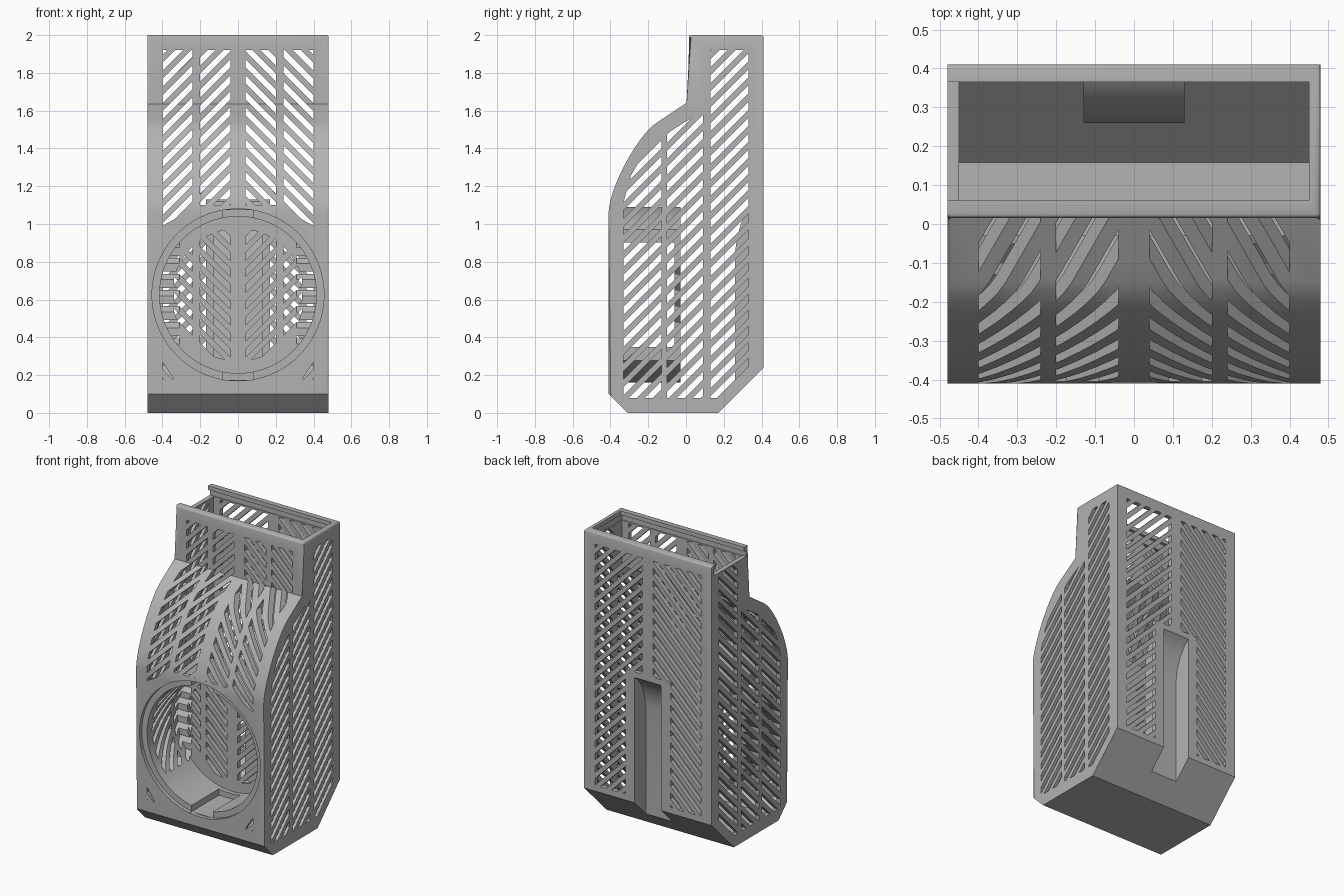
import bpy, bmesh, math
from mathutils import Vector
from mathutils.geometry import interpolate_bezier

if "Cube" in bpy.data.objects:
    bpy.data.objects.remove(bpy.data.objects["Cube"])

gray = bpy.data.materials.new("warm_gray_plastic")
gray.use_nodes = True
gray.diffuse_color = (0.45, 0.45, 0.45, 1)
gray.node_tree.nodes["Principled BSDF"].inputs["Base Color"].default_value = (0.45, 0.45, 0.45, 1)

HALF, WALL, HOLE_Z = 0.48, 0.03, 0.625


def make_object(name, bm):
    bmesh.ops.recalc_face_normals(bm, faces=bm.faces[:])
    mesh = bpy.data.meshes.new(name)
    bm.to_mesh(mesh)
    bm.free()
    ob = bpy.data.objects.new(name, mesh)
    bpy.context.collection.objects.link(ob)
    return ob


def add_prism(bm, pts, axis, lo, hi):
    """Extrude a (u, z) outline along x (u is y) or along y (u is x)."""
    def place(p, w):
        return (w, p[0], p[1]) if axis == "x" else (p[0], w, p[1])
    a = [bm.verts.new(place(p, lo)) for p in pts]
    b = [bm.verts.new(place(p, hi)) for p in pts]
    bm.faces.new(a)
    bm.faces.new(b)
    for i in range(len(pts)):
        j = (i + 1) % len(pts)
        bm.faces.new((a[i], a[j], b[j], b[i]))


def prism(name, pts, axis, lo, hi):
    bm = bmesh.new()
    add_prism(bm, pts, axis, lo, hi)
    return make_object(name, bm)


def rect(u0, u1, z0, z1):
    return [(u0, z0), (u1, z0), (u1, z1), (u0, z1)]


def circle(radius, n=96):
    return [(radius * math.cos(2 * math.pi * i / n),
             HOLE_Z + radius * math.sin(2 * math.pi * i / n)) for i in range(n)]


def combine(target, tool, operation):
    mod = target.modifiers.new("combine", "BOOLEAN")
    mod.operation, mod.object, mod.solver = operation, tool, "MANIFOLD"
    bpy.context.view_layer.objects.active = target
    bpy.ops.object.modifier_apply(modifier=mod.name)
    bpy.data.objects.remove(tool)


def inset(pts, d):
    """Offset a counter-clockwise outline inwards."""
    out = []
    for i, p in enumerate(pts):
        p = Vector(p)
        e1 = (p - Vector(pts[i - 1])).normalized()
        e2 = (Vector(pts[(i + 1) % len(pts)]) - p).normalized()
        n1, n2 = Vector((-e1.y, e1.x)), Vector((-e2.y, e2.x))
        out.append(tuple(p + (n1 + n2) * d / (1 + n1.dot(n2))))
    return out


def cut_slots(target, regions, axis, lo, hi, slope, mirror):
    """Cut 45 degree louvre slots inside the given outlines."""
    pitch, height = 0.085, 0.0425
    for side in ((1, -1) if mirror else (1,)):
        bars, area = bmesh.new(), bmesh.new()
        u0, u1 = (0.0, side * 0.5) if mirror else (-0.5, 0.5)
        for k in range(-8, 34):
            c = k * pitch
            z0, z1 = c + slope * abs(u0) * (1 if mirror else -1), c + slope * abs(u1)
            add_prism(bars, [(u0, z0), (u1, z1), (u1, z1 + height), (u0, z0 + height)], axis, lo, hi)
        for pts in regions:
            add_prism(area, [(side * u, z) for u, z in pts], axis, lo - 0.1, hi + 0.1)
        slots = make_object("slots", bars)
        combine(slots, make_object("slot_area", area), "INTERSECT")
        combine(target, slots, "DIFFERENCE")


# Outer shell: side profile with a curved shoulder
curve = interpolate_bezier(Vector((-0.15, 1.54)), Vector((-0.25, 1.48)),
                           Vector((-0.405, 1.2)), Vector((-0.41, 1.06)), 14)
profile = [(-0.31, 0), (0.17, 0), (0.41, 0.24), (0.41, 2), (0.015, 2), (0.015, 1.635)]
profile += [(p[0], p[1]) for p in curve] + [(-0.41, 0.1)]
bm = bmesh.new()
add_prism(bm, profile, "x", -HALF, HALF)
rounded = []
for e in bm.edges:
    a, b = e.verts
    on_side = abs(a.co.x - b.co.x) < 0.01
    if on_side and min(a.co.z, b.co.z) > 0.05 and (a.co.y < 0.02 or a.co.z > 1.9) \
            and (a.co.x > 0 or min(a.co.z, b.co.z) < 1.9):
        rounded.append(e)
    elif not on_side and a.co.z > 1.9:
        rounded.append(e)
bmesh.ops.bevel(bm, geom=rounded, offset=0.012, segments=3, profile=0.5, affect="EDGES")
housing = make_object("housing", bm)
combine(housing, prism("cavity", inset(profile, WALL), "x", -HALF + WALL, HALF - WALL), "DIFFERENCE")

# Sliding lid channel, open on one side
for name, y0, y1, z0, z1, x1 in (("lid_groove", 0.04, 0.385, 1.93, 1.972, 0.455),
                                 ("lid_opening", 0.06, 0.365, 1.95, 2.1, 0.45)):
    combine(housing, prism(name, rect(y0, y1, z0, z1), "x", -0.6, x1), "DIFFERENCE")

# Round cup in the front with its rim and two key notches
combine(housing, prism("cup", circle(0.465), "y", -0.395, -0.03), "UNION")
combine(housing, prism("cup_rim", circle(0.455), "y", -0.6, -0.385), "DIFFERENCE")
combine(housing, prism("cup_bore", circle(0.415), "y", -0.6, -0.06), "DIFFERENCE")
combine(housing, prism("key_notches", rect(-0.08, 0.08, HOLE_Z - 0.45, HOLE_Z + 0.45),
                       "y", -0.6, -0.09), "DIFFERENCE")

# Clip recess in the back
block = [(0.395, 0.235), (0.395, 1.13), (0.34, 1.09), (0.3, 1.03), (0.27, 0.93), (0.26, 0.85), (0.26, 0.1)]
recess = [(0.5, -0.1), (0.5, 1.1), (0.42, 1.1), (0.37, 1.06), (0.33, 1.0),
          (0.3, 0.92), (0.29, 0.85), (0.29, -0.1)]
combine(housing, prism("clip_block", block, "x", -0.13, 0.13), "UNION")
combine(housing, prism("clip_recess", recess, "x", -0.1, 0.1), "DIFFERENCE")

# Side slots
side_areas = [
    [(-0.33, 0.08), (-0.13, 0.08), (-0.13, 1.46), (-0.22, 1.38), (-0.29, 1.26), (-0.33, 1.12)],
    [(-0.1, 0.08), (0.09, 0.08), (0.09, 1.6), (-0.1, 1.48)],
    [(0.13, 0.08), (0.19, 0.08), (0.33, 0.22), (0.33, 1.92), (0.13, 1.92)]]
for lo, hi in ((0.31, 0.6), (-0.6, -0.31)):
    cut_slots(housing, side_areas, "x", lo, hi, 1, False)

# Front slots above the cup, then the lower corners
cut_slots(housing, [[(0.04, 1.1), (0.2, 1.1), (0.2, 1.92), (0.04, 1.92)],
                    [(0.24, 1.08), (0.4, 0.99), (0.4, 1.92), (0.24, 1.92)]],
          "y", -0.6, 0.2, -1, True)
cut_slots(housing, [[(0.34, 0.18), (0.4, 0.18), (0.4, 0.27)]], "y", -0.6, -0.3, 1, True)

# Cup floor slots, kept inside a circle
floor_areas = []
for u0, u1 in ((0.04, 0.2), (0.24, 0.34)):
    us = [u0 + (u1 - u0) * i / 5 for i in range(6)]
    arc = [(u, math.sqrt(0.35 ** 2 - u * u)) for u in us]
    floor_areas.append([(u, HOLE_Z - h) for u, h in arc] + [(u, HOLE_Z + h) for u, h in reversed(arc)])
cut_slots(housing, floor_areas, "y", -0.1, 0.0, 1, True)

# Back slots around the clip recess
cut_slots(housing, [[(0.17, 0.28), (0.4, 0.28), (0.4, 1.92), (0.04, 1.92), (0.04, 1.13), (0.17, 1.13)]],
          "y", 0.3, 0.6, -1, True)

# Finish
housing.data.materials.clear()
housing.data.materials.append(gray)
for face in housing.data.polygons:
    face.material_index = 0
bpy.ops.object.select_all(action="DESELECT")
housing.select_set(True)
bpy.context.view_layer.objects.active = housing
bpy.ops.object.shade_smooth_by_angle(angle=math.radians(30))
